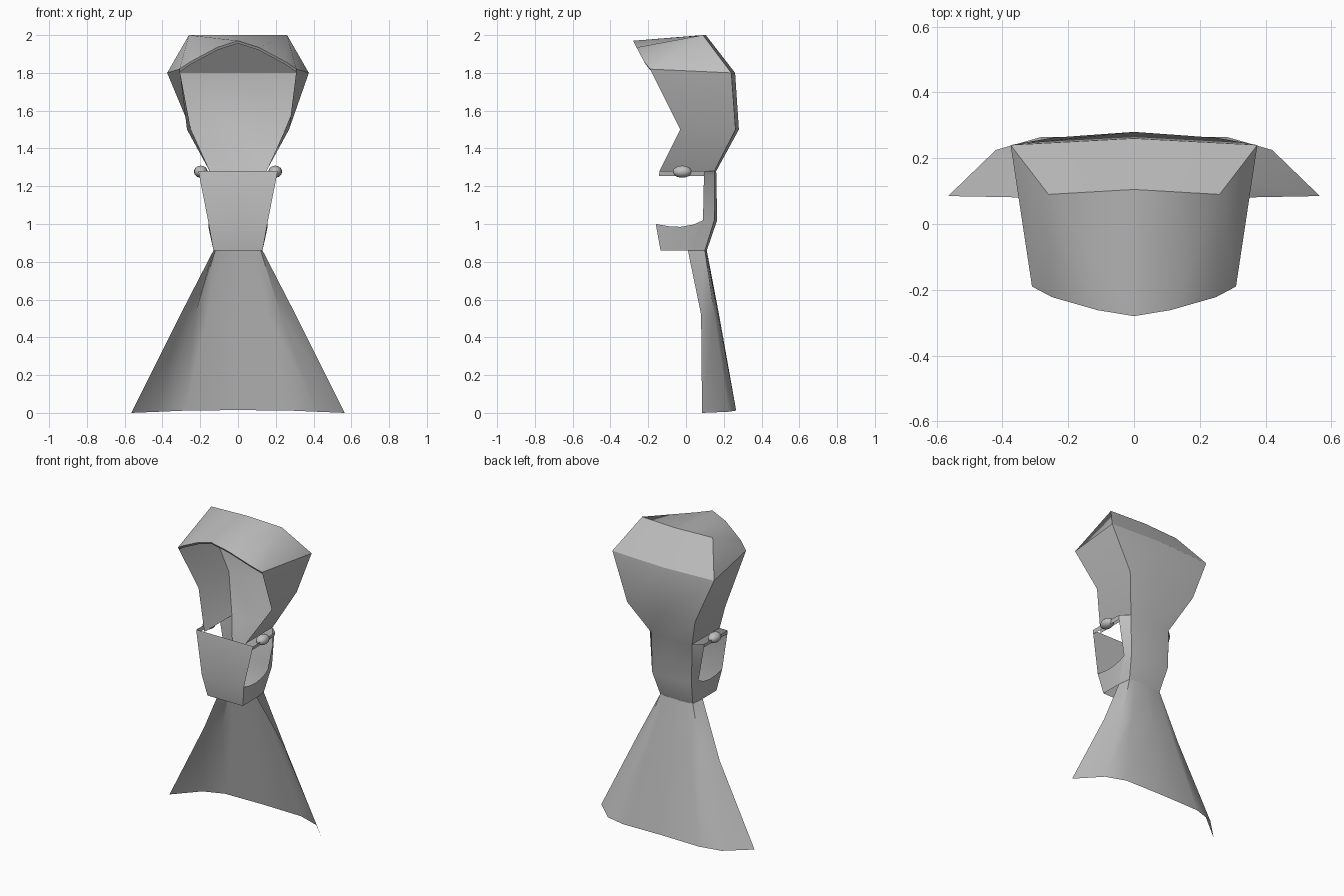
import bpy, bmesh
from mathutils import Vector

cube = bpy.data.objects.get("Cube")
if cube:
    bpy.data.objects.remove(cube, do_unlink=True)

grey = bpy.data.materials.new("plain grey cloth")
grey.use_nodes = True
grey.diffuse_color = (0.52, 0.52, 0.52, 1)
grey.node_tree.nodes["Principled BSDF"].inputs["Base Color"].default_value = grey.diffuse_color


def finish(obj, angle=0.6):
    obj.data.materials.append(grey)
    bpy.ops.object.select_all(action='DESELECT')
    obj.select_set(True)
    bpy.context.view_layer.objects.active = obj
    bpy.ops.object.shade_smooth_by_angle(angle=angle)


def grid(rows):
    """Quads between neighbouring rows of points."""
    return [(a[i], a[i + 1], b[i + 1], b[i])
            for a, b in zip(rows, rows[1:]) for i in range(len(a) - 1)]


def fan(hub, rim):
    return [(hub, p, q) for p, q in zip(rim, rim[1:])]


def shell(name, faces):
    """Open sheet from its left half, welded, mirrored and facing outward."""
    bm = bmesh.new()
    for f in faces:
        for s in (1, -1):
            bm.faces.new([bm.verts.new((s * x, y, z)) for x, y, z in f[::s]])
    bmesh.ops.remove_doubles(bm, verts=bm.verts, dist=0.0005)
    bmesh.ops.recalc_face_normals(bm, faces=bm.faces)
    out = 0
    for f in bm.faces:
        c = f.calc_center_median()
        out += f.normal.dot(Vector((c.x, c.y, 0))) * f.calc_area()
    if out < 0:
        bmesh.ops.reverse_faces(bm, faces=bm.faces)
    mesh = bpy.data.meshes.new(name)
    bm.to_mesh(mesh)
    bm.free()
    obj = bpy.data.objects.new(name, mesh)
    bpy.context.collection.objects.link(obj)
    finish(obj)


# Hood: back spine, back corner and front edge, from crest down to the neck
brim = [(0, -.28, 1.97), (.11, -.262, 1.935), (.25, -.222, 1.86), (.31, -.19, 1.82)]
spine = [(0, .105, 2), (0, .26, 1.8), (0, .28, 1.5), (0, .16, 1.28), (0, .165, 1.02), (0, .11, .86)]
corner = [(.26, .09, 2), (.375, .24, 1.8), (.25, .262, 1.5), (.15, .15, 1.28), (.145, .15, 1.02), (.12, .1, .86)]
edge = [brim[-1], (.27, -.03, 1.5), (.15, -.14, 1.28)]
hood = grid([spine, corner]) + grid([corner[1:4], edge])
hood += [(spine[0], corner[0], brim[1], brim[0])]
hood += fan(corner[0], brim[1:] + [corner[1]])
shell("hood", hood)

# Thin lip under the brim
shell("brim_lip", grid([brim, [(x * .99, y + .008, z - .014) for x, y, z in brim]]))

# Cape flaring from the neck to the hem
shell("cape", grid([
    [spine[-1], (.08, .105, .86), corner[-1], (.13, .01, .86)],
    [(0, .175, .52), (.16, .17, .52), (.225, .15, .52), (.305, .08, .52)],
    [(0, .265, .015), (.28, .265, .012), (.42, .225, .006), (.565, .085, 0)]]))

# Face mask: flat front panel
front = [(.21, -.14, 1.28), (.205, -.143, 1.255), (.155, -.16, 1.0), (.13, -.135, .86)]
side = [(.205, .1, 1.28), (.2, .095, 1.255), (.155, .09, 1.02), (.13, .01, .86)]
shell("mask_front", grid([[(0, y, z) for x, y, z in front], front]))

# Mask strap and lower cheek with its curved upper edge, leaving an open side
shell("mask_strap", grid([front[:2], side[:2]]))
cheek_top = [front[2], (.157, -.09, .988), (.157, -.03, .985), (.157, .04, .997), side[2]]
cheek_low = [front[3], (.13, -.1, .86), (.13, -.06, .86), (.13, -.025, .86), side[3]]
shell("mask_cheeks", grid([cheek_top, cheek_low]))

# Neck sides joining the mask to the back of the neck
back = [corner[3], (.15, .15, 1.255), corner[4], corner[5]]
shell("neck_sides", grid([side, back]))

# Rounded studs at the mask corners
for s, label in ((1, "left"), (-1, "right")):
    bpy.ops.mesh.primitive_uv_sphere_add(segments=16, ring_count=10, radius=1,
                                         location=(s * .197, -.02, 1.277))
    stud = bpy.context.object
    stud.name = label + "_stud"
    stud.scale = (.036, .05, .032)
    finish(stud)
